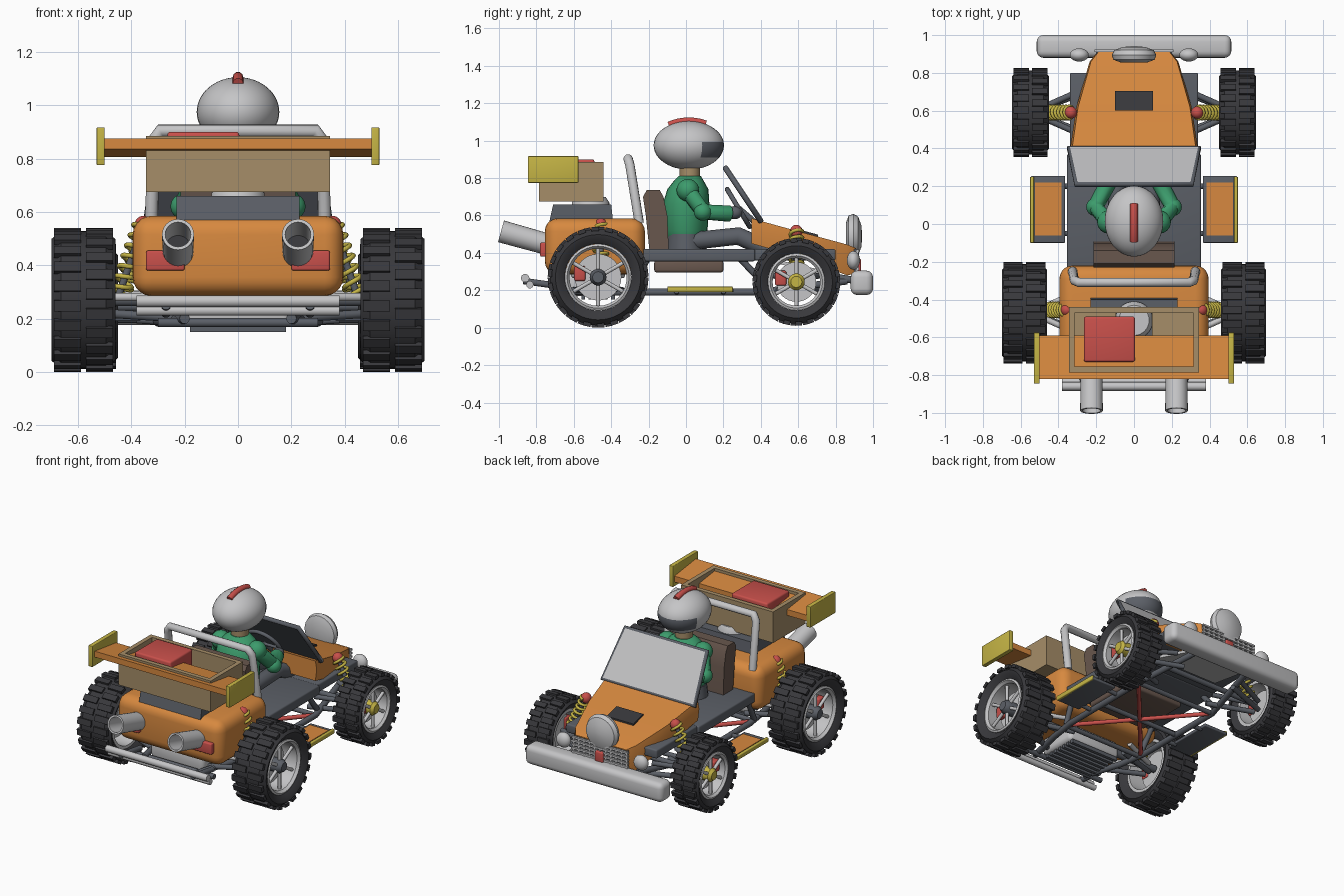
import bpy, bmesh, math
from mathutils import Vector, Matrix

old = bpy.data.objects.get("Cube")
if old:
    bpy.data.objects.remove(old)

def colour(name, *rgb):
    m = bpy.data.materials.new(name)
    m.use_nodes = True
    m.diffuse_color = (*rgb, 1)
    m.node_tree.nodes["Principled BSDF"].inputs["Base Color"].default_value = (*rgb, 1)
    return m

ORANGE = colour("orange paint", .68, .25, .05)
LIGHT = colour("light grey metal", .56, .56, .57)
RED = colour("red", .58, .08, .07)
YELLOW = colour("yellow", .56, .46, .06)
GREEN = colour("green cloth", .045, .33, .15)
TAN = colour("tan", .38, .27, .14)
BROWN = colour("brown leather", .14, .095, .075)
SLATE = colour("slate grey", .105, .115, .135)
BLACK = colour("tyre black", .04, .04, .045)

def finish(name, bm, *mats):
    bmesh.ops.recalc_face_normals(bm, faces=bm.faces)
    me = bpy.data.meshes.new(name)
    bm.to_mesh(me)
    bm.free()
    me.shade_smooth()
    me.set_sharp_from_angle(angle=.6)
    for m in mats:
        me.materials.append(m)
    ob = bpy.data.objects.new(name, me)
    bpy.context.collection.objects.link(ob)
    return ob

def box(name, lo, hi, mat, bevel=0.0, seg=3):
    lo, hi = Vector(lo), Vector(hi)
    bm = bmesh.new()
    bmesh.ops.create_cube(bm, size=1, matrix=Matrix.Translation((lo + hi) / 2) @ Matrix.Diagonal((*(hi - lo), 1)))
    if bevel:
        bmesh.ops.bevel(bm, geom=bm.edges[:], offset=bevel, segments=seg, profile=.5, affect='EDGES')
    return finish(name, bm, mat)

def loft(name, rings, mat, loop=False):
    bm = bmesh.new()
    vs = [[bm.verts.new(p) for p in r] for r in rings]
    n = len(vs[0])
    for i in range(len(vs) if loop else len(vs) - 1):
        a, b = vs[i], vs[(i + 1) % len(vs)]
        for j in range(n):
            k = (j + 1) % n
            bm.faces.new((a[j], a[k], b[k], b[j]))
    if not loop:
        bm.faces.new(vs[0])
        bm.faces.new(vs[-1])
    return finish(name, bm, mat)

def lathe(name, profile, origin, axis, mat, loop=False, n=32):
    # profile holds (radius, distance along axis)
    q = Vector(axis).to_track_quat('Z', 'Y')
    ring = lambda r, d: [Vector(origin) + q @ Vector((r * math.cos(t * math.tau / n), r * math.sin(t * math.tau / n), d))
                         for t in range(n)]
    return loft(name, [ring(r, d) for r, d in profile], mat, loop)

def tube(name, pts, r, mat, cyclic=False):
    cu = bpy.data.curves.new(name, 'CURVE')
    cu.dimensions = '3D'
    cu.bevel_depth, cu.bevel_resolution, cu.use_fill_caps = r, 3, True
    sp = cu.splines.new('POLY')
    sp.points.add(len(pts) - 1)
    for p, c in zip(sp.points, pts):
        p.co = (*c, 1)
    sp.use_cyclic_u, sp.use_smooth = cyclic, True
    cu.materials.append(mat)
    ob = bpy.data.objects.new(name, cu)
    bpy.context.collection.objects.link(ob)

def ball(name, c, size, mat):
    bm = bmesh.new()
    bmesh.ops.create_uvsphere(bm, u_segments=32, v_segments=24, radius=1,
                              matrix=Matrix.Translation(c) @ Matrix.Diagonal((*size, 1)))
    return finish(name, bm, mat)

def wheel(label, s, x, y, z, R, w, rim, hub):
    c, ax = Vector((s * x, y, z)), (s, 0, 0)
    b = R - .012
    lathe(label + "_tyre", [(rim, -w * .75), (rim + .03, -w * .95), (b - .03, -w), (b, -w * .7),
                            (b, w * .7), (b - .03, w), (rim + .03, w * .95), (rim, w * .75)], c, ax, BLACK, True, 48)
    # tread blocks in staggered rows
    bm = bmesh.new()
    for i in range(22):
        for k in (-1, 1):
            m = (Matrix.Translation(c) @ Matrix.Rotation((i + k * .2) * math.tau / 22, 4, 'X')
                 @ Matrix.Translation((k * w * .5, 0, b)) @ Matrix.Diagonal((w * .85, R * .15, .022, 1)))
            bmesh.ops.create_cube(bm, size=1, matrix=m)
    finish(label + "_tread", bm, BLACK)
    lathe(label + "_rim", [(rim, -w * .75), (rim, w * .8), (rim - .012, w * .85), (rim - .025, w * .7),
                           (rim - .02, -w * .75)], c, ax, LIGHT, True)
    for i in range(6):
        t = i * math.tau / 6
        d = Vector((0, math.sin(t), math.cos(t)))
        off = Vector((s * w * .5, 0, 0))
        tube(label + "_spoke", [c + off + d * .03, c + off + d * (rim - .01)], .011, LIGHT)
    lathe(label + "_brake_disc", [(rim * .7, -w * .1), (rim * .7, w * .05)], c, ax, LIGHT)
    lathe(label + "_hub", [(.045, 0), (.045, w * .6), (.03, w * .8)], c, ax, hub, n=16)
    cal = c + Vector((s * w * .1, -rim * .55, .02))
    box(label + "_caliper", cal - Vector((.03, .03, .04)), cal + Vector((.03, .03, .04)), RED, .01)

def spring(label, a, b, r):
    a, b = Vector(a), Vector(b)
    q = (b - a).to_track_quat('Z', 'Y')
    n = 84
    pts = [a + (b - a) * i / n + q @ Vector((r * math.cos(i * math.tau / 12), r * math.sin(i * math.tau / 12), 0))
           for i in range(n + 1)]
    tube(label + "_spring", pts, .009, YELLOW)
    tube(label + "_damper", [a, b], .014, SLATE)
    ball(label + "_mount", a, (.033, .033, .035), RED)

# wheels, suspension and paired parts
for s, side in ((1, "left"), (-1, "right")):
    wheel(side + "_rear", s, .58, -.47, .27, .27, .12, .178, SLATE)
    wheel(side + "_nose", s, .548, .59, .245, .235, .097, .152, YELLOW)
    spring(side + "_rear", (s * .355, -.455, .55), (s * .45, -.455, .28), .036)
    spring(side + "_nose", (s * .335, .59, .515), (s * .45, .59, .28), .034)
    for y, z, m in ((-.47, .26, LIGHT), (.59, .24, SLATE)):
        for d in (-.13, .13):
            tube(side + "_arm", [(s * .2, y + d, .2), (s * .5, y + d * .15, z - .04)], .017, SLATE)
            tube(side + "_upper_arm", [(s * .25, y + d, .28), (s * .5, y + d * .15, z + .02)], .016, m)
    # lower frame and side step
    tube(side + "_frame_rail", [(s * .2, -.72, .2), (s * .27, -.45, .19), (s * .3, -.25, .19), (s * .3, .4, .19),
                                (s * .2, .86, .25)], .02, SLATE)
    tube(side + "_frame_strut", [(s * .32, .28, .38), (s * .28, .45, .2)], .018, SLATE)
    tube(side + "_frame_post", [(s * .32, -.2, .38), (s * .3, -.3, .2)], .018, SLATE)
    xs = lambda a, b: (min(s * a, s * b), max(s * a, s * b))
    def sided(name, x, y, z, mat, bev=0.0):
        box(side + name, *zip(xs(*x), y, z), mat, bev)
    sided("_step_frame", (.365, .545), (-.1, .255), (.19, .21), SLATE, .006)
    sided("_step_panel", (.385, .525), (-.06, .22), (.205, .217), ORANGE)
    sided("_step_edge", (.53, .55), (-.1, .25), (.19, .22), YELLOW, .005)
    for y in (-.05, .2):
        tube(side + "_step_bracket", [(s * .3, y, .19), (s * .38, y, .195)], .014, SLATE)
    # lamps, exhausts and wing ends
    sided("_tail_lamp", (.2, .345), (-.78, -.72), (.38, .455), RED, .008)
    lathe(side + "_exhaust", [(.057, 0), (.06, .3), (.048, .3), (.045, 0)], (s * .225, -.7, .435),
          (0, -.27, .075), LIGHT, True, 24)
    lathe(side + "_exhaust_inside", [(.047, .1), (.047, .12)], (s * .225, -.7, .435), (0, -.27, .075), BLACK, n=24)
    sided("_wing_end", (.5, .53), (-.845, -.575), (.775, .917), YELLOW, .004)
    ball(side + "_small_lamp", (s * .29, .895, .36), (.05, .035, .05), LIGHT)
    tube(side + "_bumper_mount", [(s * .2, .8, .27), (s * .2, .92, .25)], .02, SLATE)
    tube(side + "_rear_bracket", [(s * .27, -.66, .22), (s * .27, -.87, .25)], .018, SLATE)
    # driver limbs
    sh, el, wr = (s * .135, .01, .735), (s * .205, .09, .62), (s * .13, .23, .61)
    tube(side + "_sleeve", [sh, el, wr], .045, GREEN)
    ball(side + "_shoulder", sh, (.06, .06, .06), GREEN)
    ball(side + "_elbow", el, (.048, .048, .048), GREEN)
    ball(side + "_glove", (s * .12, .26, .615), (.035, .04, .035), SLATE)
    tube(side + "_leg", [(s * .08, 0, .46), (s * .1, .28, .49), (s * .1, .48, .4)], .05, SLATE)

# tub and underside
box("floor_tub", (-.355, -.24, .355), (.355, .37, .42), SLATE, .01)
box("nose_tray", (-.34, .36, .36), (.34, .8, .42), SLATE, .01)
for y in (-.3, .05, .4):
    tube("cross_tube", [(-.3, y, .19), (.3, y, .19)], .016, SLATE)
for s in (-1, 1):
    tube("red_brace", [(-.29 * s, -.28, .19), (.29 * s, .39, .19)], .014, RED)
tube("rear_cross_tube", [(-.3, -.68, .185), (.3, -.68, .185)], .018, SLATE)
box("gearbox", (-.2, -.66, .17), (.2, -.38, .29), LIGHT, .03)
for i in range(7):
    y = -.64 + i * .04
    box("skid_rib", (-.18, y, .15), (.18, y + .02, .175), SLATE)
tube("rear_axle", [(-.56, -.47, .27), (.56, -.47, .27)], .025, SLATE)
tube("nose_axle", [(-.5, .59, .245), (.5, .59, .245)], .018, SLATE)
tube("rear_bumper_upper", [(-.38, -.86, .265), (.38, -.86, .265)], .023, LIGHT)
tube("rear_bumper_lower", [(-.38, -.835, .23), (.38, -.835, .23)], .02, LIGHT)

# bonnet with slanted top and two-step sides
def section(y, w, top, low):
    mid = (top * .6 + low * .4)
    return [(-w * .97, y, low), (w * .97, y, low), (w, y, mid), (w * .97, y, top), (-w * .97, y, top), (-w, y, mid)]
loft("bonnet", [section(.35, .345, .585, .45), section(.42, .335, .565, .43), section(.62, .305, .51, .37),
                section(.86, .235, .445, .28), section(.91, .195, .425, .29)], ORANGE)
loft("nose_pan", [[(-w, y, z), (w, y, z), (w, y, z + .02), (-w, y, z + .02)]
                  for y, w, z in ((.5, .24, .34), (.87, .2, .255))], LIGHT)
loft("bonnet_vent", [[(-.1, y, z), (.1, y, z), (.1, y, z + .014), (-.1, y, z + .014)]
                     for y, z in ((.6, .512), (.705, .484))], BLACK)
box("grille_back", (-.2, .89, .28), (.2, .912, .42), SLATE)
for i in range(6):
    box("grille_bar", (-.21, .91, .285 + i * .024), (.21, .925, .297 + i * .024), LIGHT)
for i in range(11):
    box("grille_upright", (-.206 + i * .04, .91, .285), (-.194 + i * .04, .922, .417), LIGHT)
box("grille_badge", (-.03, .91, .29), (.03, .935, .37), RED, .008)
lathe("headlamp", [(.07, 0), (.11, .015), (.118, .04), (.105, .065), (.06, .082), (.01, .087)],
      (0, .855, .49), (0, 1, 0), LIGHT)
box("nose_bumper", (-.515, .88, .175), (.515, 1, .305), LIGHT, .035, 4)

# windscreen
low, up = (.345, .40, .57), (.305, .21, .855)
n = Vector((0, .83, .56))
for name, d, mat in (("windscreen_glass", .004, LIGHT), ("windscreen_back", -.008, SLATE)):
    quad = [Vector((k * p[0], p[1], p[2])) + n * d for k, p in ((-1, low), (1, low), (1, up), (-1, up))]
    loft(name, [quad, [v + n * .008 for v in quad]], mat)
tube("windscreen_frame", [(k * p[0], p[1], p[2]) for k, p in ((-1, low), (1, low), (1, up), (-1, up))], .015, SLATE, True)

# rear body, engine, roll bar
box("rear_body", (-.395, -.755, .285), (.395, -.22, .585), ORANGE, .07, 5)
loft("engine_block", [[(-.23, a, z), (.23, a, z), (.23, b, z), (-.23, b, z)]
                      for a, b, z in ((-.73, -.39, .57), (-.71, -.4, .66))], SLATE)
lathe("engine_intake", [(.1, 0), (.1, .09), (.08, .12)], (0, -.51, .58), (0, 0, 1), LIGHT)
tube("roll_bar", [(-.325, -.25, .56), (-.315, -.3, .87), (-.29, -.31, .905), (.29, -.31, .905),
                  (.315, -.3, .87), (.325, -.25, .56)], .025, LIGHT)

# cargo crate and wing
for s in (-1, 1):
    box("crate_side", (s * .33 - .015, -.785, .675), (s * .33 + .015, -.44, .885), TAN)
    box("crate_end", (-.345, -.6125 + s * .1575 - .015, .675), (.345, -.6125 + s * .1575 + .015, .885), TAN)
    box("crate_floor", (s * .21 - .115, -.77, .675), (s * .21 + .115, -.45, .695), TAN)
loft("wing", [[(x, -.82, .835), (x, -.59, .805), (x, -.59, .845), (x, -.82, .875)] for x in (-.505, .505)], ORANGE)
box("red_case", (-.265, -.73, .7), (.005, -.49, .9), RED, .012)

# seat
loft("seat_back", [[(-.215, a, z), (.215, a, z), (.215, b, z), (-.215, b, z)]
                   for a, b, z in ((-.19, -.09, .36), (-.215, -.1, .6), (-.23, -.12, .7), (-.21, -.14, .735))], BROWN)
box("seat_base", (-.22, -.17, .295), (.22, .2, .36), BROWN, .015)

# driver
def oval(z, rx, ry, cy):
    return [(rx * math.cos(t * math.tau / 24), cy + ry * math.sin(t * math.tau / 24), z) for t in range(24)]
loft("driver_hips", [oval(.41, .15, .11, 0), oval(.5, .14, .1, 0)], SLATE)
loft("driver_torso", [oval(.48, .125, .1, 0), oval(.52, .14, .115, .0), oval(.66, .145, .125, .0),
                      oval(.74, .14, .11, .01), oval(.785, .1, .08, .015), oval(.81, .06, .06, .02)], GREEN)
lathe("driver_neck", [(.055, 0), (.055, .1)], (0, .02, .79), (0, 0, 1), TAN)
helmet = ball("driver_helmet", (0, .015, .975), (.155, .188, .13), LIGHT)
helmet.data.materials.append(SLATE)
for v in helmet.data.vertices:
    v.co.z = max(v.co.z, .85 + .002 * v.co.y)
for p in helmet.data.polygons:
    if p.center.y > .09 and .915 < p.center.z < .99:
        p.material_index = 1
tube("helmet_crest", [(0, .015 + .188 * math.sin(t / 10), .975 + .13 * math.cos(t / 10)) for t in range(-6, 6)], .02, RED)

# steering
centre = Vector((0, .28, .64))
ring = [centre + Vector((.12 * math.cos(t * math.tau / 32), -.06 * math.sin(t * math.tau / 32),
                         .1 * math.sin(t * math.tau / 32))) for t in range(32)]
tube("steering_wheel", ring, .013, SLATE, True)
tube("steering_spoke", [ring[0], ring[16]], .01, SLATE)
tube("steering_column", [centre, (0, .42, .52)], .016, SLATE)
